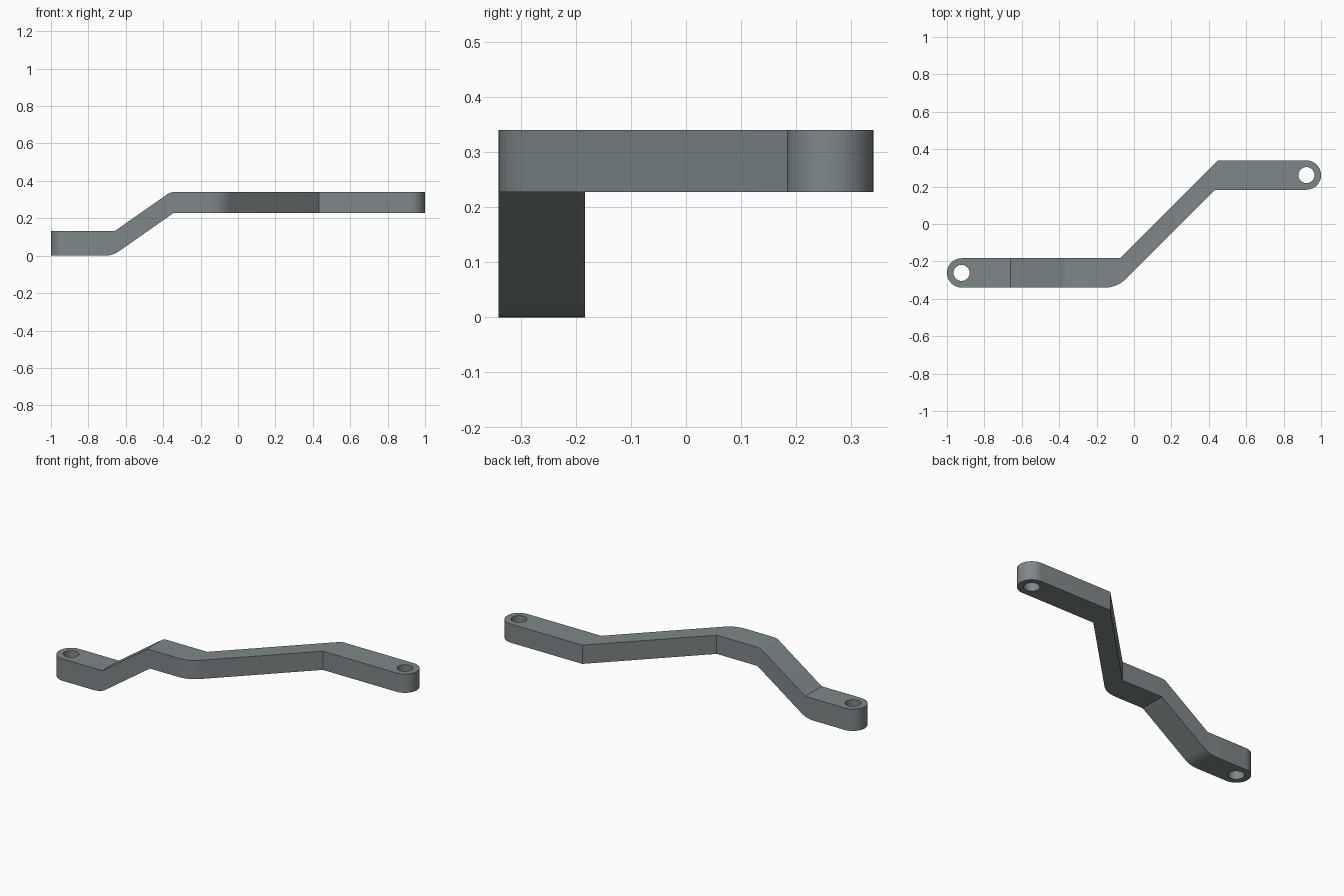
import bpy, bmesh, math
from mathutils import Vector

if "Cube" in bpy.data.objects:
    bpy.data.objects.remove(bpy.data.objects["Cube"])


def rounded(corners, steps=10):
    """Outline from (x, y, tangent length) corners; length 0 stays sharp."""
    pts = []
    n = len(corners)
    for i, (x, y, t) in enumerate(corners):
        p = Vector((x, y))
        if not t:
            pts.append(p)
            continue
        a = (Vector(corners[i - 1][:2]) - p).normalized()
        b = (Vector(corners[(i + 1) % n][:2]) - p).normalized()
        half = a.angle(b) / 2
        centre = p + (a + b).normalized() * t / math.cos(half)
        u, v = p + a * t - centre, p + b * t - centre
        sweep = math.pi - 2 * half
        for k in range(steps + 1):
            f = k / steps
            q = centre + (u * math.sin((1 - f) * sweep) + v * math.sin(f * sweep)) / math.sin(sweep)
            if not pts or (q - pts[-1]).length > 1e-4:
                pts.append(q)
    return pts


def prism(name, outline, to_3d, depth):
    """Extrude a flat outline along the depth vector."""
    bm = bmesh.new()
    face = bm.faces.new([bm.verts.new(to_3d(p)) for p in outline])
    new = bmesh.ops.extrude_face_region(bm, geom=[face])["geom"]
    bmesh.ops.translate(bm, verts=[g for g in new if isinstance(g, bmesh.types.BMVert)], vec=depth)
    bmesh.ops.recalc_face_normals(bm, faces=bm.faces)
    mesh = bpy.data.meshes.new(name)
    bm.to_mesh(mesh)
    bm.free()
    obj = bpy.data.objects.new(name, mesh)
    bpy.context.collection.objects.link(obj)
    return obj


def combine(target, tool, operation):
    """Apply a boolean and remove the tool."""
    mod = target.modifiers.new(operation, "BOOLEAN")
    mod.operation, mod.object, mod.solver = operation, tool, "EXACT"
    bpy.context.view_layer.objects.active = target
    bpy.ops.object.modifier_apply(modifier=mod.name)
    bpy.data.objects.remove(tool)


# Plan outline: two round-ended bars joined by a diagonal
R = 0.0785
plan = rounded([
    (-1, -0.34, R), (-0.09, -0.34, 0.065), (0.433, 0.183, 0), (1, 0.183, R - 0.0001),
    (1, 0.34, R - 0.0001), (0.448, 0.34, 0), (-0.075, -0.183, 0), (-1, -0.183, R)])
arm = prism("bent_link_arm", plan, lambda p: (p.x, p.y, -0.2), (0, 0, 0.8))

# Side outline: step up from the low end to the high end
side = rounded([
    (-1.2, 0, 0), (-0.67, 0, 0.042), (-0.345, 0.228, 0), (1.2, 0.228, 0),
    (1.2, 0.34, 0), (-0.362, 0.34, 0.02), (-0.66, 0.131, 0), (-1.2, 0.131, 0)])
combine(arm, prism("side_cutter", side, lambda p: (p.x, -0.6, p.y), (0, 1.2, 0)), "INTERSECT")

# Pin holes at both ends
for s in (-1, 1):
    ring = [Vector((s * 0.922 + 0.043 * math.cos(k * math.tau / 40),
                    s * 0.2615 + 0.043 * math.sin(k * math.tau / 40))) for k in range(40)]
    combine(arm, prism("hole_cutter", ring, lambda p: (p.x, p.y, -0.3), (0, 0, 1)), "DIFFERENCE")

# Single grey colour
grey = bpy.data.materials.new("steel grey")
grey.diffuse_color = (0.21, 0.245, 0.25, 1)
grey.use_nodes = True
grey.node_tree.nodes["Principled BSDF"].inputs["Base Color"].default_value = grey.diffuse_color
arm.data.materials.clear()
arm.data.materials.append(grey)
for poly in arm.data.polygons:
    poly.material_index = 0

bpy.ops.object.select_all(action="DESELECT")
arm.select_set(True)
bpy.context.view_layer.objects.active = arm
bpy.ops.object.shade_smooth_by_angle(angle=math.radians(30))
